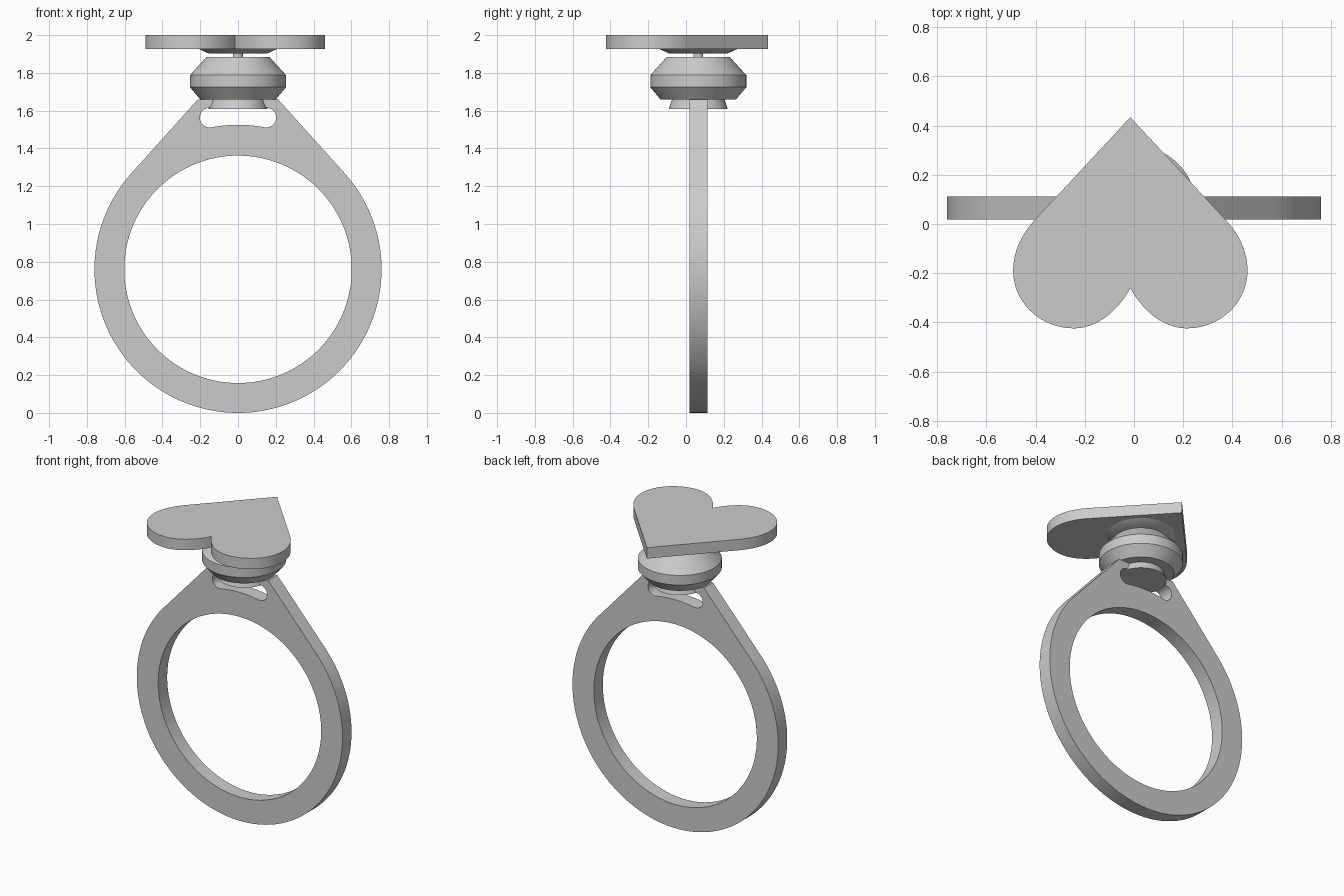
import bpy, bmesh
from math import sin, cos, pi, radians, sqrt
from mathutils import Vector, Matrix
from mathutils.geometry import interpolate_bezier

if "Cube" in bpy.data.objects:
    bpy.data.objects.remove(bpy.data.objects["Cube"])

GREY = (0.6, 0.6, 0.6, 1.0)
metal = bpy.data.materials.new("grey_metal")
metal.use_nodes = True
metal.diffuse_color = GREY
metal.node_tree.nodes["Principled BSDF"].inputs["Base Color"].default_value = GREY

AXIS_Y = 0.065   # depth of the ring and setting axis
RING_Z = 0.76    # height of the finger hole centre


def finish(name, mesh, angle=25):
    bm = bmesh.new()
    bm.from_mesh(mesh)
    bmesh.ops.remove_doubles(bm, verts=bm.verts, dist=1e-5)
    bmesh.ops.recalc_face_normals(bm, faces=bm.faces)
    bm.to_mesh(mesh)
    bm.free()
    mesh.materials.clear()
    mesh.materials.append(metal)
    obj = bpy.data.objects.new(name, mesh)
    bpy.context.collection.objects.link(obj)
    bpy.ops.object.select_all(action='DESELECT')
    obj.select_set(True)
    bpy.context.view_layer.objects.active = obj
    bpy.ops.object.shade_smooth_by_angle(angle=radians(angle))
    return obj


def plate(name, outlines, thickness, matrix):
    """Filled flat outlines (inner ones become holes) given a thickness."""
    curve = bpy.data.curves.new(name + "_outline", 'CURVE')
    curve.dimensions = '2D'
    curve.fill_mode = 'BOTH'
    curve.extrude = thickness / 2
    for pts in outlines:
        spline = curve.splines.new('POLY')
        spline.points.add(len(pts) - 1)
        for p, (x, y) in zip(spline.points, pts):
            p.co = (x, y, 0, 1)
        spline.use_cyclic_u = True
    helper = bpy.data.objects.new(name + "_helper", curve)
    bpy.context.collection.objects.link(helper)
    deps = bpy.context.evaluated_depsgraph_get()
    mesh = bpy.data.meshes.new_from_object(helper.evaluated_get(deps))
    bpy.data.objects.remove(helper)
    mesh.transform(matrix)
    return finish(name, mesh)


def lathe(name, profile, steps=96):
    """Closed solid turned from (radius, z) points about the setting axis."""
    bm = bmesh.new()
    rings = [[bm.verts.new((r * cos(2 * pi * i / steps),
                            AXIS_Y + r * sin(2 * pi * i / steps), z))
              for i in range(steps)] for r, z in profile]
    for a, b in zip(rings, rings[1:]):
        for i in range(steps):
            j = (i + 1) % steps
            bm.faces.new((a[i], a[j], b[j], b[i]))
    bm.faces.new(rings[0][::-1])
    bm.faces.new(rings[-1])
    mesh = bpy.data.meshes.new(name)
    bm.to_mesh(mesh)
    bm.free()
    return finish(name, mesh)


def arc(cx, cy, r, start, end, n):
    return [(cx + r * cos(radians(start + (end - start) * i / n)),
             cy + r * sin(radians(start + (end - start) * i / n)))
            for i in range(n + 1)]


# Ring band: round outside running into tangent shoulders
outer = arc(0, RING_Z, 0.76, 42, -222, 110) + [(-0.212, 1.66), (0.212, 1.66)]
finger_hole = arc(0, RING_Z, 0.602, 0, 360, 128)[:-1]

# Curved slot with round ends, under the setting
mid, half, sweep = 0.817, 0.052, 10.6
slot = arc(0, RING_Z, mid - half, 90 + sweep, 90 - sweep, 16)
for side, edge in ((-1, mid + half), (1, None)):
    a = 90 + side * sweep
    cx, cy = mid * cos(radians(a)), RING_Z + mid * sin(radians(a))
    first = a + 180 if side < 0 else a
    slot += arc(cx, cy, half, first, first + 180, 14)[1:-1]
    if edge:
        slot += arc(0, RING_Z, edge, 90 - sweep, 90 + sweep, 16)

upright = Matrix.Translation((0, AXIS_Y, 0)) @ Matrix.Rotation(pi / 2, 4, 'X')
plate("ring_band", [outer, finger_hole, slot], 0.095, upright)

# Turned setting parts
lathe("setting_foot", [(0.156, 1.61), (0.137, 1.665)])
lathe("setting_body", [(0.2, 1.66), (0.254, 1.724), (0.254, 1.788), (0.168, 1.883)])
lathe("centre_pin", [(0.026, 1.875), (0.026, 1.935)])
lathe("heart_seat", [(0.155, 1.903), (0.21, 1.928)])

# Heart plate: right half from curves, then mirrored
segments = [((0.385, 0.02), (0.45, -0.05), (0.476, -0.12), (0.476, -0.19)),
            ((0.476, -0.19), (0.476, -0.32), (0.365, -0.424), (0.229, -0.424)),
            ((0.229, -0.424), (0.13, -0.424), (0.045, -0.345), (0, -0.26))]
half_heart = [(0, 0.434)]
for seg in segments:
    pts = interpolate_bezier(*[Vector(p).to_3d() for p in seg], 20)
    half_heart += [(p.x, p.y) for p in pts[:-1]]
heart = half_heart + [(0, -0.26)] + [(-x, y) for x, y in half_heart[:0:-1]]
plate("heart_plate", [heart], 0.073, Matrix.Translation((-0.015, 0, 1.9635)))
